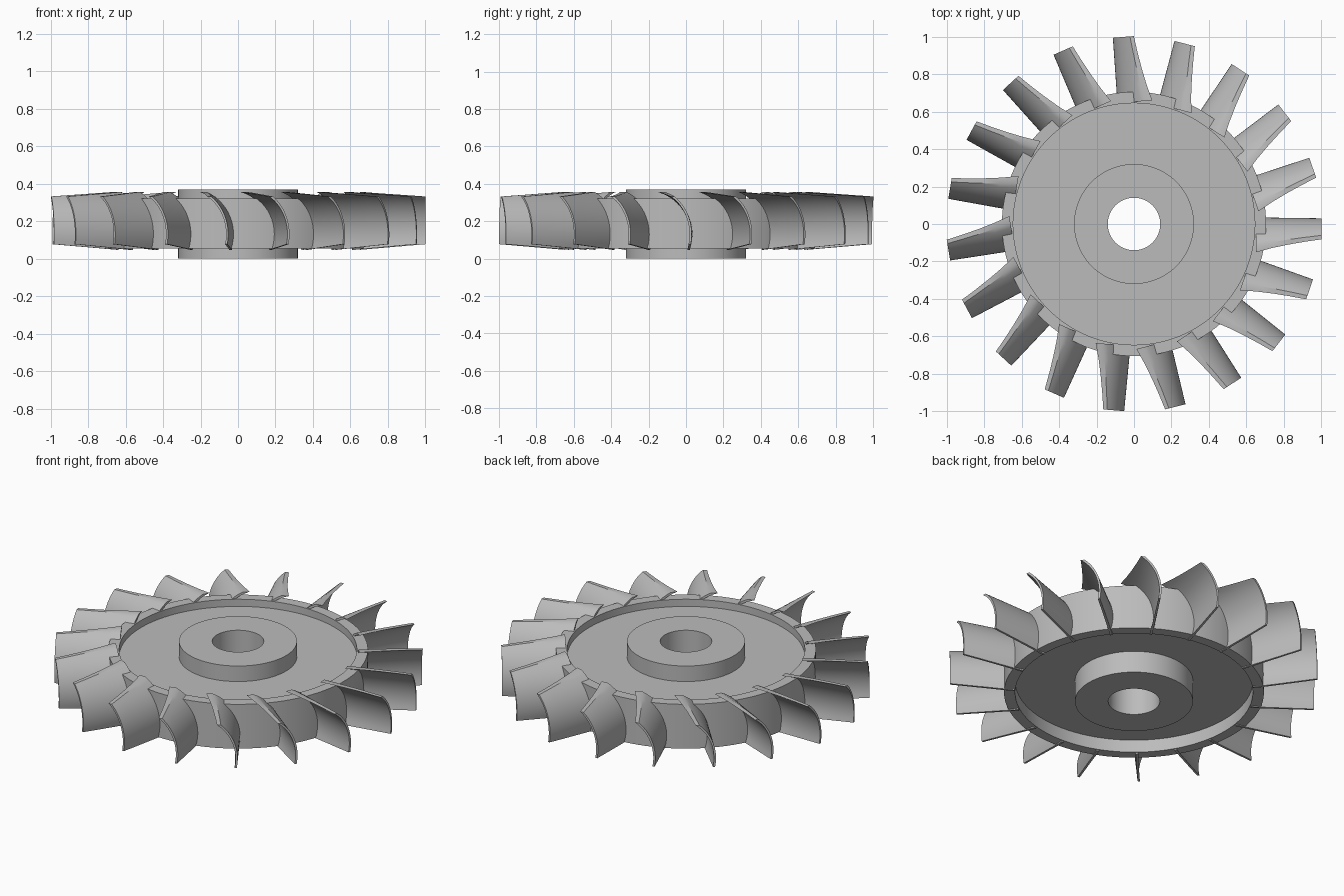
import bpy, bmesh
from math import pi, sin, cos, asin, radians
from mathutils import Matrix

cube = bpy.data.objects.get("Cube")
if cube:
    bpy.data.objects.remove(cube)

metal = bpy.data.materials.new("plain_grey")
metal.use_nodes = True
grey = (0.5, 0.5, 0.5, 1)
metal.diffuse_color = grey
metal.node_tree.nodes["Principled BSDF"].inputs["Base Color"].default_value = grey

BLADES = 19
ROOT, TIP = 0.65, 1.0


def finish(name, bm):
    """Turn a bmesh into a smooth shaded object with sharp corners."""
    bmesh.ops.recalc_face_normals(bm, faces=bm.faces)
    mesh = bpy.data.meshes.new(name)
    bm.to_mesh(mesh)
    bm.free()
    mesh.materials.append(metal)
    obj = bpy.data.objects.new(name, mesh)
    bpy.context.collection.objects.link(obj)
    bpy.ops.object.select_all(action='DESELECT')
    obj.select_set(True)
    bpy.context.view_layer.objects.active = obj
    bpy.ops.object.shade_smooth_by_angle(angle=radians(30))
    return obj


def bridge(bm, a, b):
    """Join two closed loops of vertices with quads."""
    n = len(a)
    for i in range(n):
        j = (i + 1) % n
        bm.faces.new((a[i], a[j], b[j], b[i]))


# Wheel: hub, recessed web and rim lathed from one section (radius, height)
section = [(0.14, 0), (0.32, 0), (0.32, 0.13), (0.645, 0.13), (0.645, 0.055),
           (0.705, 0.055), (0.705, 0.32), (0.645, 0.32), (0.645, 0.277),
           (0.32, 0.277), (0.32, 0.37), (0.14, 0.37)]
bm = bmesh.new()
steps = 128
rings = []
for k in range(steps):
    a = 2 * pi * k / steps
    rings.append([bm.verts.new((r * cos(a), r * sin(a), z)) for r, z in section])
for k in range(steps):
    bridge(bm, rings[k], rings[(k + 1) % steps])
finish("wheel", bm)

# Blade: thin curved plate, trimmed lower and narrower toward the tip
CENTRE_Y, CENTRE_Z, RADIUS, THICK = -0.212, 0.13, 0.247, 0.013


def arc(radius, low, high, count=14):
    """Points of the blade curve between two heights."""
    a0 = asin((low - CENTRE_Z) / radius)
    a1 = asin((high - CENTRE_Z) / radius)
    angles = [a0 + (a1 - a0) * i / count for i in range(count + 1)]
    return [(CENTRE_Y + radius * cos(a), CENTRE_Z + radius * sin(a)) for a in angles]


bm = bmesh.new()
loops = []
for k in range(5):
    t = k / 4
    low, high = 0.047 + 0.03 * t, 0.356 - 0.024 * t
    outline = arc(RADIUS, low, high) + arc(RADIUS - THICK, low, high)[::-1]
    x = ROOT + (TIP - ROOT) * t
    loops.append([bm.verts.new((x, y * (1 - 0.13 * t), z)) for y, z in outline])
for a, b in zip(loops, loops[1:]):
    bridge(bm, a, b)
# Flat ends made of quads across the thickness
for loop in (loops[0], loops[-1]):
    n = len(loop)
    for i in range(n // 2 - 1):
        bm.faces.new((loop[i], loop[i + 1], loop[n - 2 - i], loop[n - 1 - i]))
blade = finish("blade", bm)

# Ring of blades sharing one mesh
for k in range(1, BLADES):
    copy = blade.copy()
    copy.name = f"blade_{k + 1}"
    copy.matrix_world = Matrix.Rotation(2 * pi * k / BLADES, 4, 'Z')
    bpy.context.collection.objects.link(copy)
